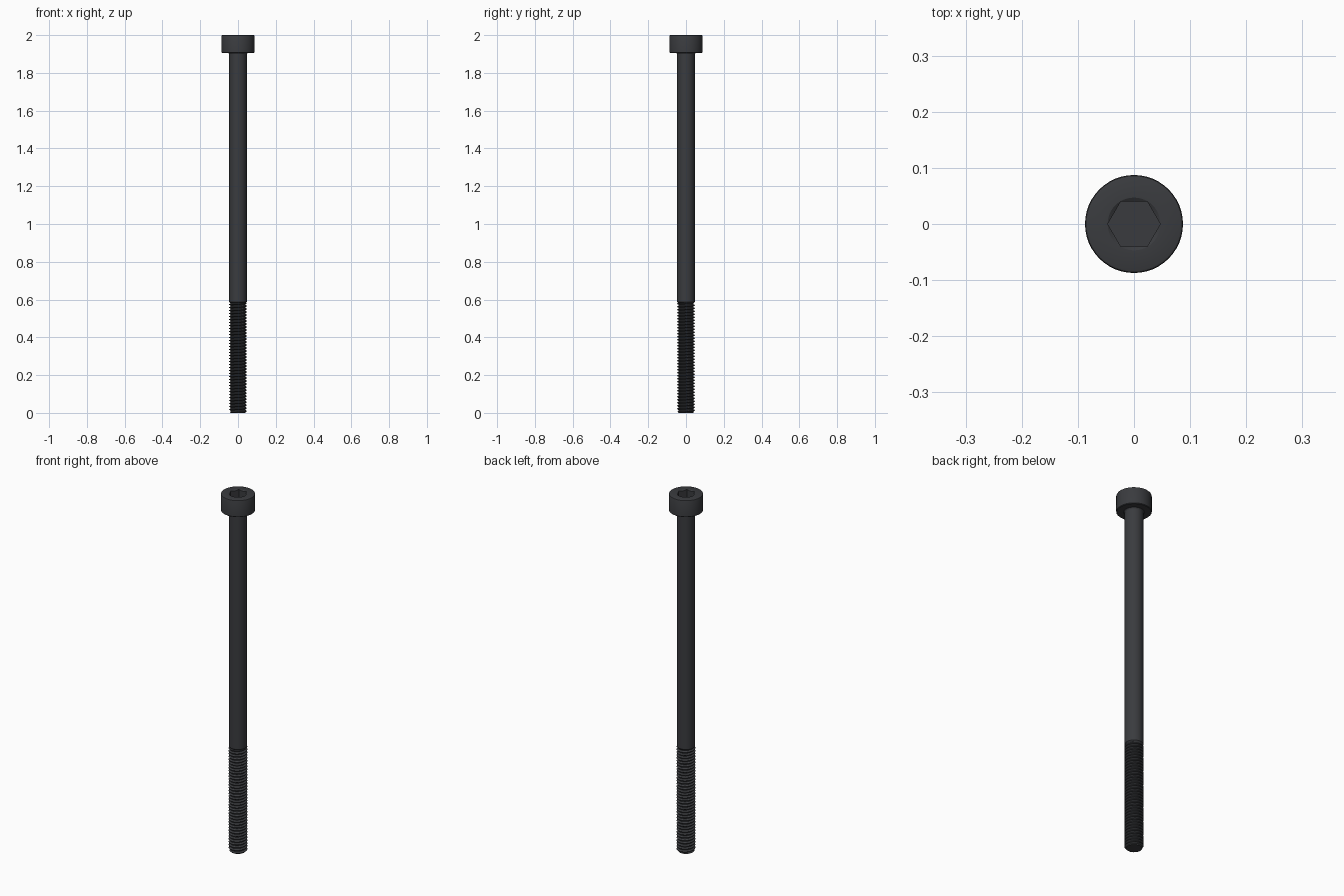
import bpy, bmesh
from math import pi, cos, sin, radians

if "Cube" in bpy.data.objects:
    bpy.data.objects.remove(bpy.data.objects["Cube"])

SEG = 48
HEAD_R, SHANK_R, ROOT_R = 0.0873, 0.0465, 0.0385
HEAD_Z, THREAD_Z, PITCH = 1.906, 0.583, 0.0159
HEX_A = 0.0405            # half the distance across the socket flats
HEX_C = 0.0470            # radius at the socket corners

steel = bpy.data.materials.new("black_steel")
steel.diffuse_color = (0.042, 0.044, 0.049, 1)
steel.use_nodes = True
steel.node_tree.nodes["Principled BSDF"].inputs["Base Color"].default_value = steel.diffuse_color


def finish(name, bm):
    bmesh.ops.remove_doubles(bm, verts=bm.verts, dist=1e-5)
    bmesh.ops.recalc_face_normals(bm, faces=bm.faces)
    me = bpy.data.meshes.new(name)
    bm.to_mesh(me)
    bm.free()
    ob = bpy.data.objects.new(name, me)
    bpy.context.collection.objects.link(ob)
    me.materials.append(steel)
    bpy.ops.object.select_all(action='DESELECT')
    ob.select_set(True)
    bpy.context.view_layer.objects.active = ob
    bpy.ops.object.shade_smooth_by_angle(angle=radians(30))


def ring(bm, f):
    """Ring of vertices; f(angle) gives (radius, z)."""
    out = []
    for i in range(SEG):
        a = 2 * pi * i / SEG
        r, z = f(a)
        out.append(bm.verts.new((r * cos(a), r * sin(a), z)))
    return out


def bridge(bm, a, b):
    for i in range(SEG):
        j = (i + 1) % SEG
        bm.faces.new((a[i], a[j], b[j], b[i]))


def hex_r(a):
    return HEX_A / cos((a % (pi / 3)) - pi / 6)


# Head and plain shank: turned profile running into the hex socket
bm = bmesh.new()
profile = [(ROOT_R, THREAD_Z - 0.004), (SHANK_R, THREAD_Z + 0.005),
           (SHANK_R, HEAD_Z - 0.006), (SHANK_R + 0.004, HEAD_Z),
           (HEAD_R - 0.003, HEAD_Z), (HEAD_R, HEAD_Z + 0.003),
           (HEAD_R, 1.995), (HEAD_R - 0.0015, 1.9985),
           (HEAD_R - 0.005, 2.0), (HEX_C, 2.0)]
rings = [ring(bm, lambda a, p=p: p) for p in profile]
rings.append(ring(bm, lambda a: (hex_r(a), 2.0 - 0.6 * (HEX_C - hex_r(a)))))
rings.append(ring(bm, lambda a: (hex_r(a), 1.957)))
for a, b in zip(rings, rings[1:]):
    bridge(bm, a, b)
bm.faces.new(rings[-1])
bm.faces.new(rings[0][::-1])
finish("head_and_shank", bm)

# Helical thread: each row climbs one pitch per turn and joins the next turn
bm = bmesh.new()
tooth = [(0.0, ROOT_R), (0.2, ROOT_R), (0.54, SHANK_R + 0.0008), (0.66, SHANK_R + 0.0008)]
turns = int(THREAD_Z / PITCH) + 3
rows = []
for k in range(turns):
    for dz, r in tooth:
        def point(a, k=k, dz=dz, r=r):
            z = PITCH * (k - 1 + dz + a / (2 * pi))
            if z <= 0 or z >= THREAD_Z:
                return ROOT_R, min(max(z, 0), THREAD_Z)
            return max(ROOT_R, min(r, 0.040 + z * 0.8)), z   # tapered tip
        rows.append(ring(bm, point))
n = len(tooth)
for j in range(len(rows) - n - 1):
    lo, hi = rows[j], rows[j + 1]
    for i in range(SEG - 1):
        bm.faces.new((lo[i], lo[i + 1], hi[i + 1], hi[i]))
    bm.faces.new((lo[-1], rows[j + n][0], rows[j + n + 1][0], hi[-1]))
# Flat tip
bm.faces.new(ring(bm, lambda a: (ROOT_R, 0.0))[::-1])
finish("thread", bm)
